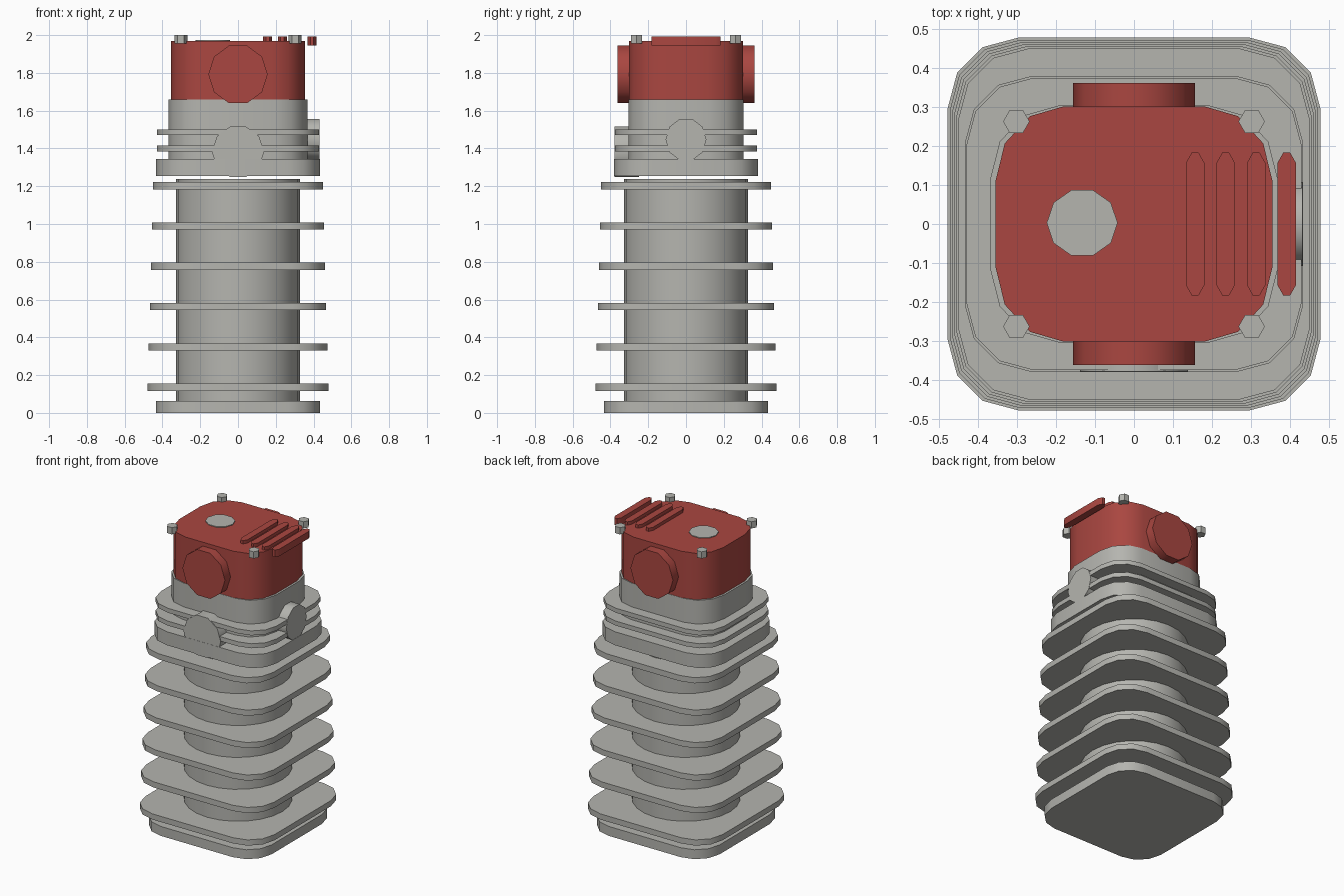
import bpy, bmesh, math
from mathutils import Matrix

if "Cube" in bpy.data.objects:
    bpy.data.objects.remove(bpy.data.objects["Cube"])


def material(name, rgb):
    m = bpy.data.materials.new(name)
    m.diffuse_color = (*rgb, 1)
    m.use_nodes = True
    m.node_tree.nodes["Principled BSDF"].inputs["Base Color"].default_value = m.diffuse_color
    return m


grey = material("cast_grey", (0.46, 0.46, 0.43))
red = material("cover_red", (0.40, 0.062, 0.052))


def prism(name, outline, z0, z1, mat, matrix=Matrix()):
    """Extrude a closed 2D outline from z0 to z1, then place it with matrix."""
    bm = bmesh.new()
    low = [bm.verts.new((x, y, z0)) for x, y in outline]
    top = [bm.verts.new((x, y, z1)) for x, y in outline]
    bm.faces.new(low[::-1])
    bm.faces.new(top)
    n = len(outline)
    for i in range(n):
        j = (i + 1) % n
        bm.faces.new((low[i], low[j], top[j], top[i]))
    bm.transform(matrix)
    bmesh.ops.recalc_face_normals(bm, faces=bm.faces)
    me = bpy.data.meshes.new(name)
    bm.to_mesh(me)
    bm.free()
    me.materials.append(mat)
    ob = bpy.data.objects.new(name, me)
    bpy.context.collection.objects.link(ob)
    bpy.context.view_layer.objects.active = ob
    ob.select_set(True)
    bpy.ops.object.shade_smooth_by_angle(angle=math.radians(40))
    ob.select_set(False)
    return ob


def ring(rx, ry, n, cx=0, cy=0):
    return [(cx + rx * math.cos(math.tau * i / n), cy + ry * math.sin(math.tau * i / n))
            for i in range(n)]


def rounded(hx, hy, rx, ry, seg=3):
    """Rectangle outline with elliptical corners."""
    pts = []
    for q, (sx, sy) in enumerate([(1, 1), (-1, 1), (-1, -1), (1, -1)]):
        for k in range(seg + 1):
            a = math.pi / 2 * (q + k / seg)
            pts.append((sx * (hx - rx) + rx * math.cos(a), sy * (hy - ry) + ry * math.sin(a)))
    return pts


# Cylinder barrel, foot and tapering cooling fins
prism("barrel", ring(0.328, 0.328, 24), 0.02, 1.237, grey)
prism("foot_plate", rounded(0.435, 0.435, 0.17, 0.17), 0, 0.063, grey)
for i in range(6):
    h = 0.478 - 0.0055 * i
    z = 0.136 + 0.2133 * i
    prism(f"barrel_fin_{i + 1}", rounded(h, h, 0.18, 0.18), z - 0.019, z + 0.019, grey)

# Cylinder head with flange and two fins
prism("head_flange", rounded(0.434, 0.38, 0.172, 0.172), 1.255, 1.345, grey)
prism("head_body", rounded(0.368, 0.304, 0.175, 0.185), 1.345, 1.66, grey)
for i, z in enumerate((1.4, 1.486)):
    prism(f"head_fin_{i + 1}", rounded(0.43, 0.375, 0.172, 0.172), z - 0.015, z + 0.015, grey)

# Front and side ports
to_front = Matrix.Rotation(math.pi / 2, 4, 'X')
to_side = Matrix(((0, 0, 1, 0), (1, 0, 0, 0), (0, 1, 0, 0), (0, 0, 0, 1)))
prism("front_port", ring(0.138, 0.14, 10, 0, 1.382), 0.25, 0.379, grey, to_front)
prism("side_port", ring(0.108, 0.115, 10, 0, 1.447), 0.3, 0.432, grey, to_side)

# Rocker cover with round caps front and back
prism("rocker_cover", rounded(0.355, 0.302, 0.175, 0.19), 1.655, 1.97, red)
prism("front_cap", ring(0.157, 0.16, 10, 0, 1.792), 0.25, 0.362, red, to_front)
prism("back_cap", ring(0.157, 0.16, 10, 0, 1.792), -0.362, -0.25, red, to_front)

# Round plug, ribs and corner bolts on top
prism("filler_plug", ring(0.091, 0.088, 10, -0.133, 0.003), 1.95, 1.975, grey)
for i in range(4):
    cx, w, s = 0.157 + 0.0783 * i, 0.0235, 0.009
    half = [(w, -0.157), (w, 0.157), (s, 0.183)]
    outline = [(cx + x, y) for x, y in half]
    outline += [(cx - s, 0.183), (cx - w, 0.157), (cx - w, -0.157),
                (cx - s, -0.183), (cx + s, -0.183)]
    prism(f"cover_rib_{i + 1}", outline, 1.945, 1.992, red)
for sx in (-1, 1):
    for sy in (-1, 1):
        prism("cover_bolt", ring(0.034, 0.034, 6, 0.302 * sx, 0.263 * sy), 1.955, 2.0, grey)
